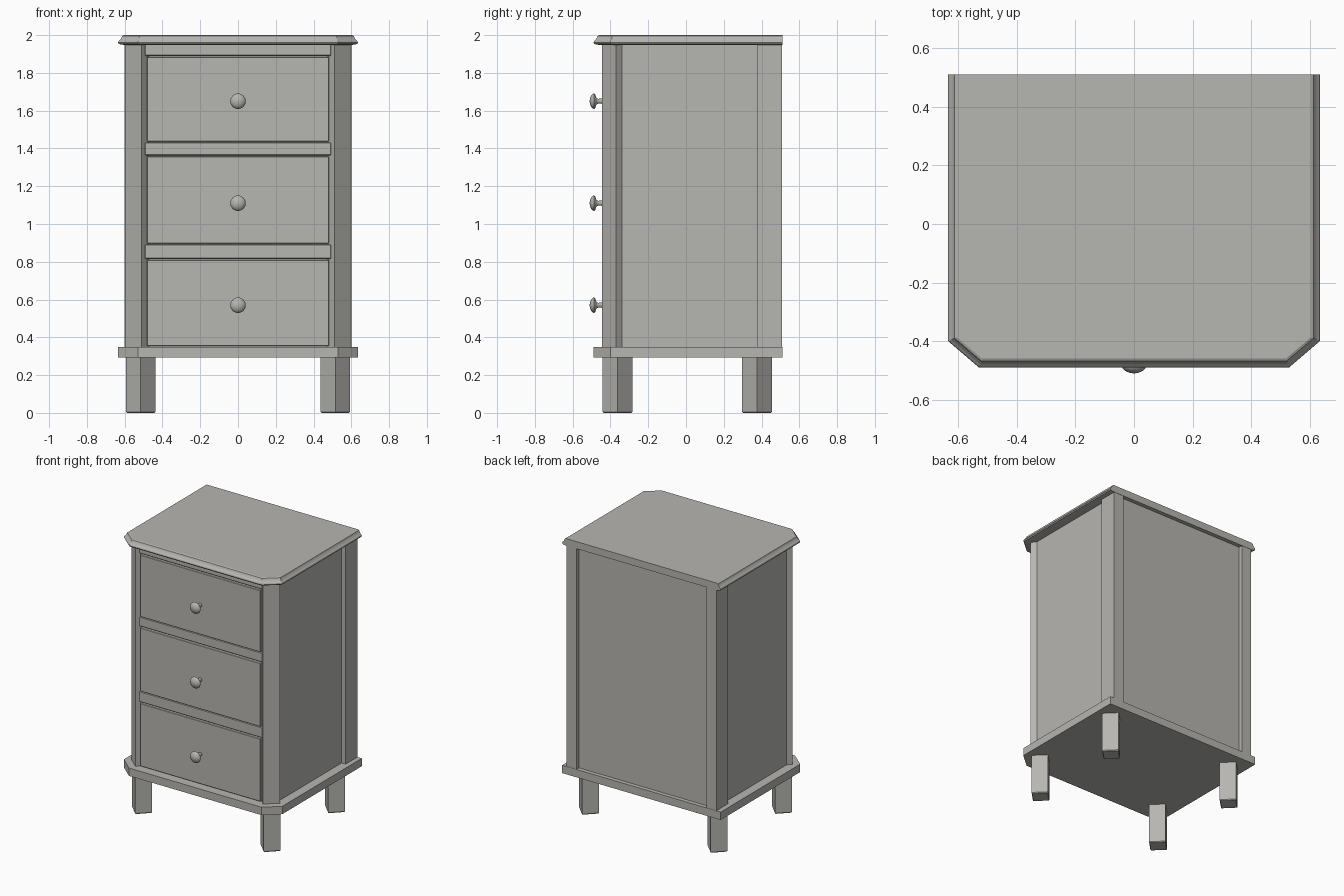
import bpy, bmesh, math

if "Cube" in bpy.data.objects:
    bpy.data.objects.remove(bpy.data.objects["Cube"])

mat = bpy.data.materials.new("warm grey paint")
mat.diffuse_color = (0.47, 0.465, 0.44, 1)
mat.use_nodes = True
mat.node_tree.nodes["Principled BSDF"].inputs["Base Color"].default_value = mat.diffuse_color


def finish(name, bm, smooth=False):
    bmesh.ops.recalc_face_normals(bm, faces=bm.faces)
    me = bpy.data.meshes.new(name)
    bm.to_mesh(me)
    bm.free()
    ob = bpy.data.objects.new(name, me)
    bpy.context.collection.objects.link(ob)
    me.materials.append(mat)
    if smooth:
        bpy.context.view_layer.objects.active = ob
        ob.select_set(True)
        bpy.ops.object.shade_smooth_by_angle(angle=math.radians(40))
        ob.select_set(False)
    return ob


def loft(name, rings, smooth=False):
    """Skin a stack of equal-length rings and cap both ends."""
    bm = bmesh.new()
    vs = [[bm.verts.new(p) for p in r] for r in rings]
    n = len(vs[0])
    for a, b in zip(vs, vs[1:]):
        for i in range(n):
            j = (i + 1) % n
            bm.faces.new((a[i], a[j], b[j], b[i]))
    bm.faces.new(vs[0])
    bm.faces.new(vs[-1])
    return finish(name, bm, smooth)


def prism(name, pts, z0, z1):
    return loft(name, [[(x, y, z) for x, y in pts] for z in (z0, z1)])


def box(name, x0, x1, y0, y1, z0, z1, bevel=0):
    ob = prism(name, [(x0, y0), (x1, y0), (x1, y1), (x0, y1)], z0, z1)
    if bevel:
        m = ob.modifiers.new("bevel", 'BEVEL')
        m.width, m.segments = bevel, 1
    return ob


def outline(d, z):
    """Slab outline with cut front corners, inset by d except at the back."""
    half = [(0.53 - 0.38 * d, -0.49 + d), (0.635 - d, -0.40 + 0.45 * d), (0.635 - d, 0.51)]
    return [(x, y, z) for x, y in half] + [(-x, y, z) for x, y in reversed(half)]


# Base slab and moulded top
loft("base_slab", [outline(0, 0.293), outline(0, 0.35)])
profile = [(0.03, 1.948), (0.004, 1.953), (0.0, 1.96), (0.003, 1.968), (0.011, 1.976),
           (0.018, 1.986), (0.022, 1.996), (0.03, 2.0)]
loft("moulded_top", [outline(d, z) for d, z in profile])

for s, side in ((-1, "left"), (1, "right")):
    # Legs: square posts turned on the diagonal, eased at the foot
    for cy, end in ((-0.363, "front"), (0.375, "back")):
        diamond = lambda r, z: [(s * 0.515 + r * a, cy + r * b, z)
                                for a, b in ((1, 0), (0, 1), (-1, 0), (0, -1))]
        loft(f"{end}_{side}_leg", [diamond(0.073, 0), diamond(0.079, 0.006), diamond(0.079, 0.3)])

    # Diagonal front post and square back post
    prism(f"front_{side}_post", [(s * x, y) for x, y in
          ((0.51, -0.445), (0.595, -0.37), (0.525, -0.29), (0.44, -0.365))], 0.345, 1.955)
    box(f"back_{side}_post", *sorted((s * 0.52, s * 0.60)), 0.375, 0.508, 0.345, 1.955)

    # Side panel
    box(f"{side}_panel", *sorted((s * 0.54, s * 0.568)), -0.35, 0.40, 0.345, 1.955)

# Recessed back panel and board behind the drawers
box("back_panel", -0.53, 0.53, 0.455, 0.48, 0.345, 1.955)
box("inner_board", -0.48, 0.48, -0.40, -0.385, 0.345, 1.955)

# Rails between the drawers
for i, (z0, z1) in enumerate(((0.815, 0.892), (1.363, 1.432), (1.89, 1.955))):
    box(f"drawer_rail_{i + 1}", -0.495, 0.495, -0.425, -0.39, z0, z1, 0.004)

# Drawer fronts with turned knobs
knob = [(0.014, -0.42), (0.013, -0.465), (0.018, -0.474), (0.036, -0.481), (0.041, -0.487),
        (0.039, -0.493), (0.030, -0.502), (0.016, -0.508), (0.004, -0.51)]
for i, (z0, z1, kz) in enumerate(((0.355, 0.81, 0.57), (0.897, 1.357, 1.11), (1.437, 1.885, 1.65))):
    box(f"drawer_front_{i + 1}", -0.482, 0.482, -0.433, -0.39, z0, z1, 0.003)
    loft(f"drawer_knob_{i + 1}",
         [[(r * math.cos(t * math.tau / 24), y, kz + r * math.sin(t * math.tau / 24))
           for t in range(24)] for r, y in knob], True)
